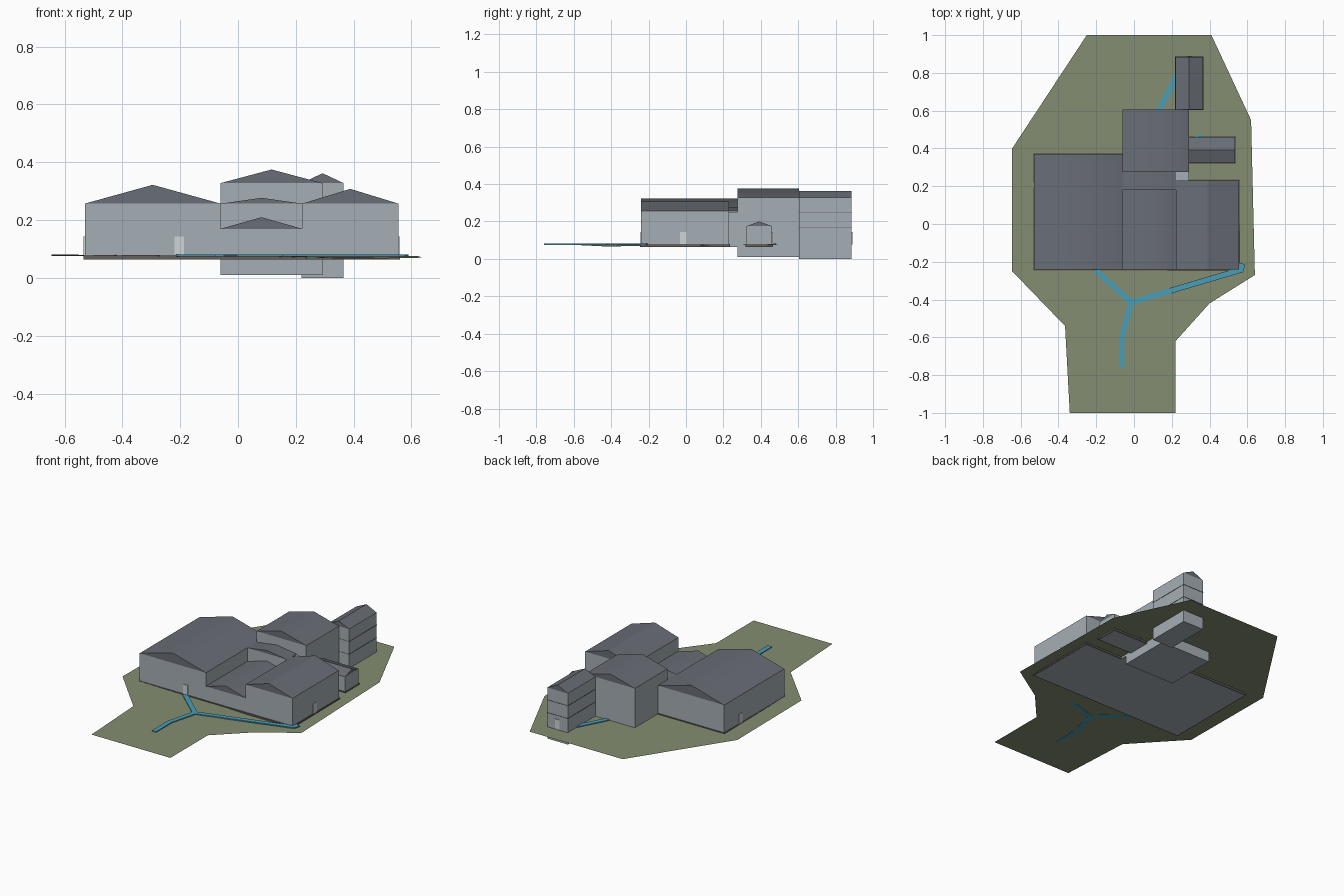
import bpy
from mathutils import Vector

cube = bpy.data.objects.get("Cube")
if cube:
    bpy.data.objects.remove(cube, do_unlink=True)


def material(name, rgb):
    m = bpy.data.materials.new(name)
    m.use_nodes = True
    m.diffuse_color = (*rgb, 1)
    bsdf = next(n for n in m.node_tree.nodes if n.type == 'BSDF_PRINCIPLED')
    bsdf.inputs["Base Color"].default_value = (*rgb, 1)
    return m


WALL = material("pale grey wall", (0.38, 0.43, 0.46))
ROOF = material("slate roof", (0.14, 0.155, 0.18))
GRASS = material("olive grass", (0.23, 0.27, 0.165))
PATH = material("blue path", (0.07, 0.34, 0.47))
BASE = material("dark foundation", (0.13, 0.115, 0.10))
DOOR = material("light door", (0.62, 0.66, 0.67))


def mesh(name, verts, faces, mat):
    me = bpy.data.meshes.new(name)
    me.from_pydata(verts, [], faces)
    me.materials.append(mat)
    ob = bpy.data.objects.new(name, me)
    bpy.context.collection.objects.link(ob)
    return ob


def box(name, x, y, z, mat):
    verts = [(a, b, c) for c in z for a, b in
             ((x[0], y[0]), (x[1], y[0]), (x[1], y[1]), (x[0], y[1]))]
    faces = [(3, 2, 1, 0), (4, 5, 6, 7)]
    faces += [(i, (i + 1) % 4, (i + 1) % 4 + 4, i + 4) for i in range(4)]
    return mesh(name, verts, faces, mat)


def gable(name, x, y, eave, ridge, along_y=True):
    """Closed triangular prism with its ridge along y or x."""
    span, run = (x, y) if along_y else (y, x)
    mid = sum(span) / 2
    verts = []
    for r in run:
        for s, z in ((span[0], eave), (span[1], eave), (mid, ridge)):
            verts.append((s, r, z) if along_y else (r, s, z))
    faces = [(0, 1, 2), (5, 4, 3), (0, 3, 4, 1), (1, 4, 5, 2), (2, 5, 3, 0)]
    if not along_y:
        faces = [f[::-1] for f in faces]
    return mesh(name, verts, faces, ROOF)


def ribbon(name, points, width=0.03, low=0.074, high=0.081):
    """Flat path strip with mitred bends."""
    pts = [Vector(p) for p in points]
    verts, n = [], len(pts)
    for i, p in enumerate(pts):
        dirs = [(pts[j + 1] - pts[j]).normalized()
                for j in (i - 1, i) if 0 <= j < n - 1]
        d = sum(dirs, Vector((0, 0))).normalized()
        side = Vector((-d.y, d.x)) * (width / 2 / d.dot(dirs[0]))
        for q in (p + side, p - side):
            verts += [(q.x, q.y, low), (q.x, q.y, high)]
    faces = [(0, 1, 3, 2), (4 * n - 4, 4 * n - 2, 4 * n - 1, 4 * n - 3)]
    for i in range(0, 4 * n - 4, 4):
        faces += [(i + 1, i + 5, i + 7, i + 3), (i, i + 2, i + 6, i + 4),
                  (i, i + 4, i + 5, i + 1), (i + 2, i + 3, i + 7, i + 6)]
    return mesh(name, verts, faces, PATH)


# Terrain sheet as a fan with a gently dipping right edge
H = 0.076
rim = [(-0.25, 1, H), (-0.645, 0.4, H), (-0.645, -0.25, 0.081), (-0.365, -0.54, H),
       (-0.34, -1, H), (0.22, -1, H), (0.22, -0.62, H), (0.4, -0.42, 0.066),
       (0.64, -0.27, 0.07), (0.62, 0.55, H), (0.41, 1, H)]
count = len(rim)
mesh("terrain", rim + [(0, 0, 0.075)],
     [(i, (i + 1) % count, count) for i in range(count)], GRASS)

# Buildings: name, x range, y range, floor, eave, ridge, ridge along y
F = 0.063
buildings = [
    ("left_hall", (-0.53, -0.06), (-0.24, 0.37), F, 0.257, 0.322, True),
    ("right_hall", (0.222, 0.555), (-0.24, 0.23), F, 0.257, 0.308, True),
    ("entrance_link", (-0.06, 0.222), (-0.24, 0.18), F, 0.17, 0.21, True),
    ("rear_link", (-0.06, 0.222), (0.18, 0.275), F, 0.257, 0.277, True),
    ("main_block", (-0.06, 0.292), (0.275, 0.605), 0.01, 0.328, 0.375, True),
    ("back_tower", (0.22, 0.365), (0.605, 0.885), 0.0, 0.328, 0.362, True),
    ("side_annex", (0.292, 0.535), (0.323, 0.46), F, 0.175, 0.2, False),
]
for name, x, y, floor, eave, ridge, along in buildings:
    box(name + "_walls", x, y, (floor, eave), WALL)
    gable(name + "_roof", x, y, eave, ridge, along)
box("corner_link", (0.222, 0.292), (0.23, 0.275), (F, 0.25), WALL)

# Storey bands on the tower
for i, z in enumerate((0.165, 0.247)):
    box(f"tower_band_{i + 1}", (0.218, 0.367), (0.604, 0.887), (z, z + 0.003), ROOF)

# Foundations
e = 0.005
for name, x, y in (("left", (-0.53, -0.06), (-0.24, 0.37)),
                   ("middle", (-0.06, 0.222), (-0.24, 0.275)),
                   ("right", (0.222, 0.555), (-0.24, 0.23)),
                   ("annex", (0.292, 0.535), (0.323, 0.46))):
    box(name + "_foundation", (x[0] - e, x[1] + e), (y[0] - e, y[1] + e),
        (0.064, 0.08), BASE)

# Doors as thin plates
t = 0.004
Z = (0.078, 0.143)
box("front_door", (-0.219, -0.187), (-0.24 - t, -0.24), Z, DOOR)
box("right_door", (0.555, 0.555 + t), (-0.033, 0.002), Z, DOOR)
box("left_door", (-0.53 - t, -0.53), (0.19, 0.225), Z, DOOR)
box("tower_door", (0.277, 0.309), (0.885, 0.885 + t), Z, DOOR)
box("annex_door", (0.335, 0.367), (0.46, 0.46 + t), Z, DOOR)

# Footpaths
fork = (-0.015, -0.415)
ribbon("front_path", [(-0.064, -0.76), (-0.064, -0.6), fork, (-0.205, -0.243)])
ribbon("right_path", [fork, (0.565, -0.243), (0.575, -0.21)])
ribbon("back_path", [(0.13, 0.6), (0.235, 0.8)])
ribbon("annex_path", [(0.33, 0.456), (0.36, 0.472)], 0.02)

# Soft shading over shallow ridges
bpy.ops.object.select_all(action='DESELECT')
for ob in bpy.context.collection.objects:
    if ob.type == 'MESH' and (ob.name.endswith("_roof") or ob.name == "terrain"):
        ob.select_set(True)
        bpy.context.view_layer.objects.active = ob
bpy.ops.object.shade_smooth_by_angle(angle=0.58)
